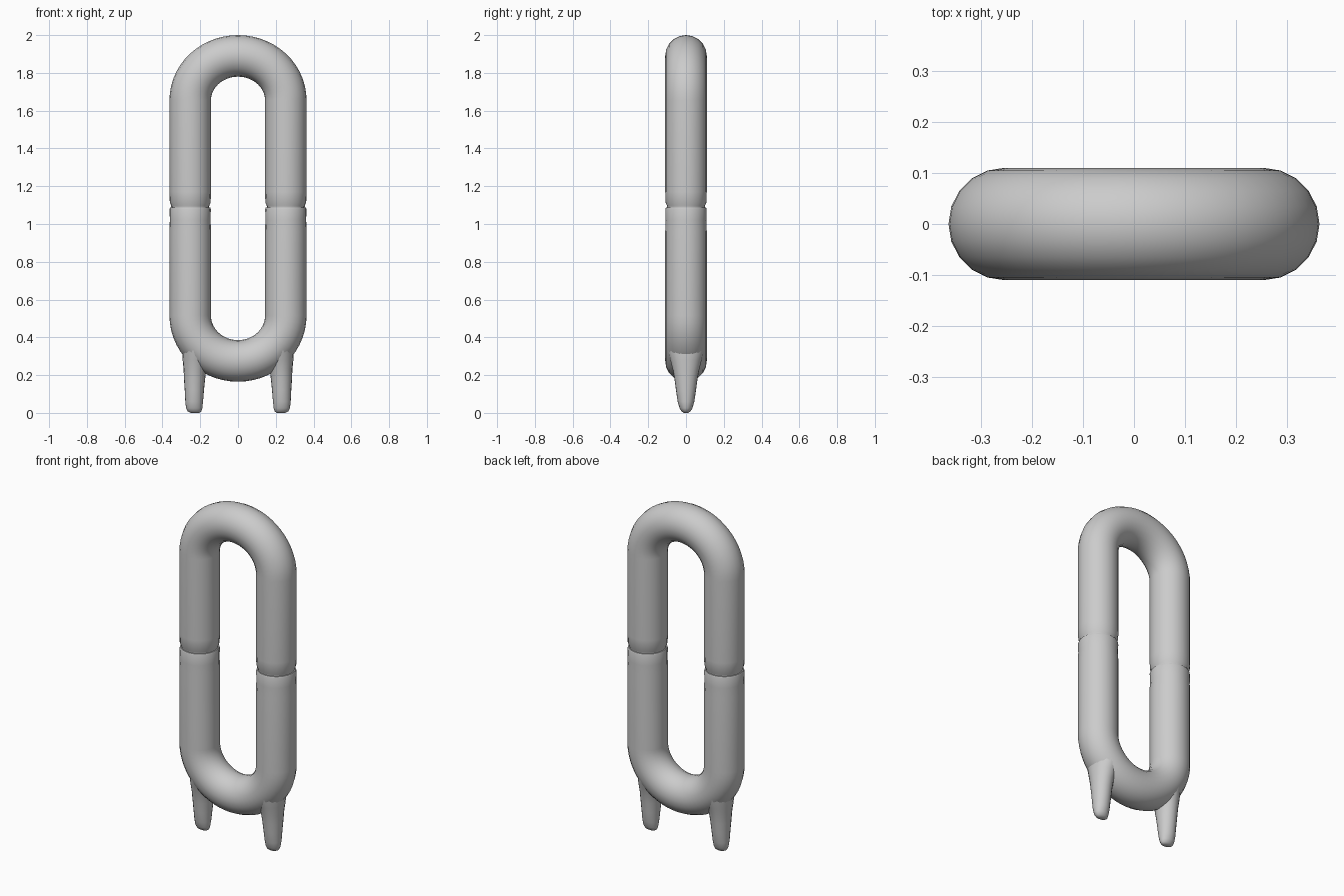
import bpy, bmesh
from math import sin, cos, pi, hypot

if "Cube" in bpy.data.objects:
    bpy.data.objects.remove(bpy.data.objects["Cube"])


def loft(name, rings, angle=0.9):
    """Skin a list of equal-length vertex rings and cap both ends."""
    bm = bmesh.new()
    vs = [[bm.verts.new(p) for p in r] for r in rings]
    n = len(rings[0])
    for a, b in zip(vs, vs[1:]):
        for i in range(n):
            j = (i + 1) % n
            bm.faces.new((a[i], a[j], b[j], b[i]))
    bm.faces.new(vs[0])
    bm.faces.new(vs[-1])
    bmesh.ops.recalc_face_normals(bm, faces=bm.faces[:])
    me = bpy.data.meshes.new(name)
    bm.to_mesh(me)
    bm.free()
    ob = bpy.data.objects.new(name, me)
    bpy.context.collection.objects.link(ob)
    bpy.context.view_layer.objects.active = ob
    ob.select_set(True)
    bpy.ops.object.shade_smooth_by_angle(angle=angle)
    ob.select_set(False)
    return ob


R, HALF, SIDES = 0.11, 0.253, 20


def half_link(name, centre_z, rise, ends):
    """U-shaped tube: straight ends [(z, radius)...] joined by a half-ellipse bend."""
    path = [(HALF, z, 0.0, r) for z, r in ends]
    steps = 28
    for k in range(steps + 1):
        a = pi * k / steps
        path.append((HALF * cos(a), centre_z + rise * sin(a), a, R))
    path += [(-HALF, z, pi, r) for z, r in reversed(ends)]
    rings = []
    for x, z, a, r in path:
        # outward normal of the ellipse in the xz plane
        nx, nz = cos(a) / HALF, sin(a) / rise
        length = hypot(nx, nz)
        nx, nz = nx / length, nz / length
        rings.append([(x + r * cos(t) * nx, r * sin(t), z + r * cos(t) * nz)
                      for t in (2 * pi * i / SIDES for i in range(SIDES))])
    return loft(name, rings)


# Upper half, pinched slightly where it meets the seam
half_link("upper_link", 1.655, 0.235,
          [(1.086, 0.100), (1.098, 0.101), (1.112, 0.108), (1.17, 0.11)])

# Lower half, with a softened rim at the seam
half_link("lower_link", 0.515, -0.24,
          [(1.088, 0.106), (1.080, 0.109), (1.02, 0.108), (0.96, 0.11)])

# Feet: tapered flattened prongs that flare into the lower bend
PROFILE = [  # z, x centre, x radius, y radius
    (0.000, 0.228, 0.022, 0.012), (0.008, 0.230, 0.036, 0.024),
    (0.025, 0.232, 0.043, 0.034), (0.06, 0.232, 0.047, 0.044),
    (0.12, 0.231, 0.051, 0.053), (0.18, 0.230, 0.056, 0.061),
    (0.23, 0.228, 0.060, 0.070), (0.28, 0.223, 0.070, 0.083),
    (0.33, 0.213, 0.082, 0.100), (0.37, 0.208, 0.086, 0.109),
    (0.40, 0.210, 0.080, 0.105)]
for side, label in ((-1, "left"), (1, "right")):
    loft(label + "_foot",
         [[(side * (cx + rx * cos(t)), ry * sin(t), z)
           for t in (2 * pi * i / SIDES for i in range(SIDES))]
          for z, cx, rx, ry in PROFILE], 1.2)
